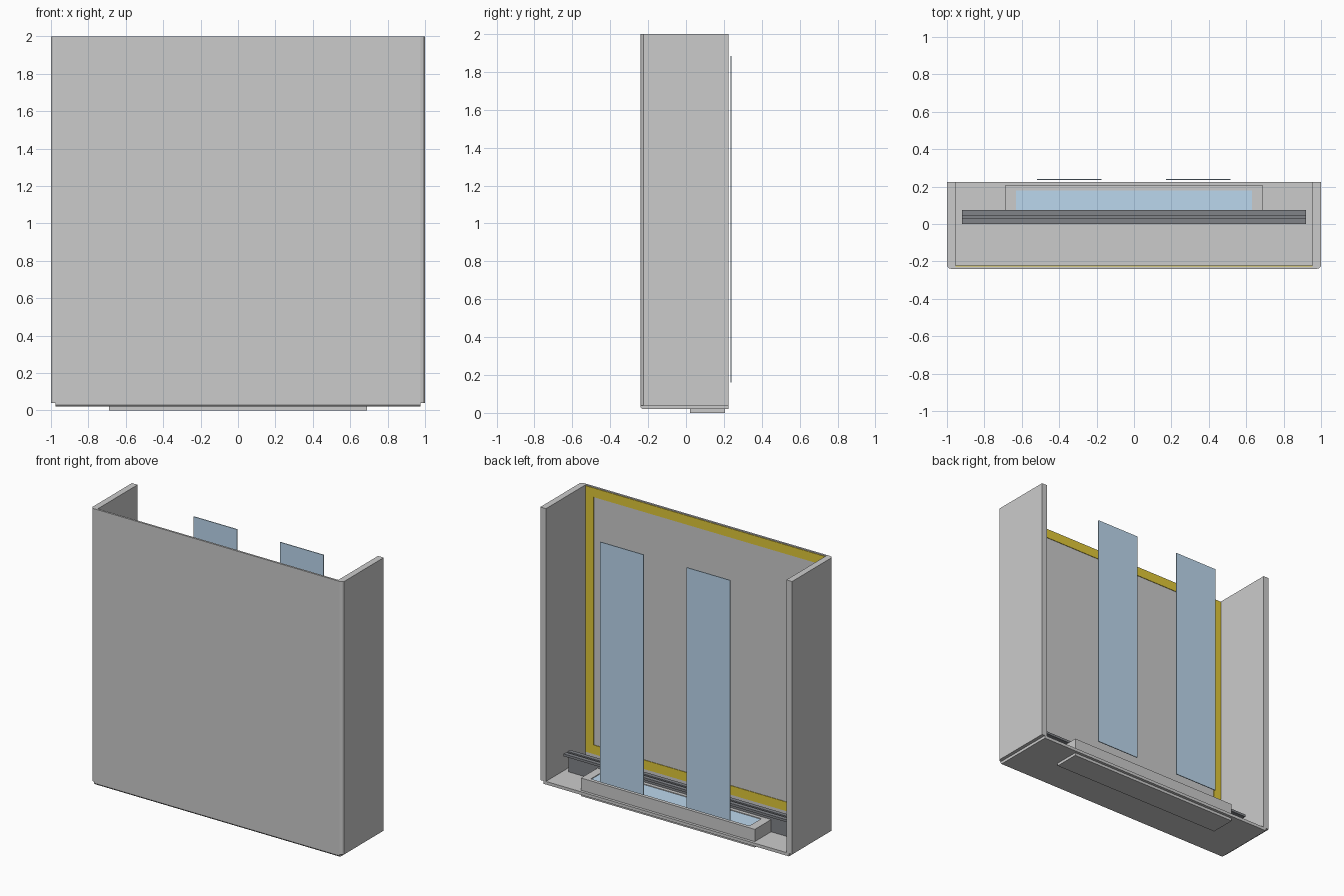
import bpy, bmesh

if "Cube" in bpy.data.objects:
    bpy.data.objects.remove(bpy.data.objects["Cube"])


def material(name, rgb):
    m = bpy.data.materials.new(name)
    m.diffuse_color = (*rgb, 1)
    m.use_nodes = True
    m.node_tree.nodes["Principled BSDF"].inputs["Base Color"].default_value = m.diffuse_color
    return m


YELLOW = material("yellow", (0.75, 0.58, 0.04))
BLUE = material("pale_blue", (0.50, 0.68, 0.85))
DARK = material("dark_grey", (0.22, 0.23, 0.25))


def finish(name, bm, mat=None):
    bmesh.ops.recalc_face_normals(bm, faces=bm.faces)
    me = bpy.data.meshes.new(name)
    bm.to_mesh(me)
    bm.free()
    ob = bpy.data.objects.new(name, me)
    bpy.context.collection.objects.link(ob)
    if mat:
        me.materials.append(mat)
    return ob


def box(name, x, y, z, mat=None):
    bm = bmesh.new()
    bmesh.ops.create_cube(bm, size=1)
    for v in bm.verts:
        v.co = [r[0] + (c + 0.5) * (r[1] - r[0]) for c, r in zip(v.co, (x, y, z))]
    return finish(name, bm, mat)


def extrude(name, profile, axis, lo, hi, mat=None):
    """Extrude a closed 2D profile along x (profile is y,z) or z (profile is x,y)."""
    bm = bmesh.new()
    pts = [(lo, *p) if axis == "x" else (*p, lo) for p in profile]
    face = bm.faces.new([bm.verts.new(p) for p in pts])
    new = bmesh.ops.extrude_face_region(bm, geom=[face])["geom"]
    vec = (hi - lo, 0, 0) if axis == "x" else (0, 0, hi - lo)
    bmesh.ops.translate(bm, vec=vec, verts=[v for v in new if isinstance(v, bmesh.types.BMVert)])
    return finish(name, bm, mat)


FRONT, BACK = -0.24, 0.225

# Side walls with softened front corners
for side, s in (("left", -1), ("right", 1)):
    extrude(side + "_wall",
            [(s * 0.955, FRONT), (s * 0.975, FRONT), (s * 0.99, FRONT + 0.004),
             (s, FRONT + 0.015), (s, BACK), (s * 0.955, BACK)], "z", 0.04, 2.0)

# Front panel between the walls
box("front_panel", (-0.955, 0.955), (FRONT, -0.226), (0.04, 2.0))

# Floor slab with softened front edge
extrude("floor", [(FRONT, 0.042), (FRONT, 0.03), (-0.232, 0.02), (BACK, 0.02), (BACK, 0.042)],
        "x", -0.975, 0.975)

# Yellow sealing strips around the inside of the front panel
SEAL_Y = (-0.226, -0.222)
for side, s in (("left", -1), ("right", 1)):
    box(side + "_seal", sorted((s * 0.89, s * 0.955)), SEAL_Y, (0.085, 1.995), YELLOW)
box("top_seal", (-0.89, 0.89), SEAL_Y, (1.93, 1.995), YELLOW)
box("bottom_seal", (-0.89, 0.89), SEAL_Y, (0.085, 0.15), YELLOW)

# Sill tray passing through the floor, with its pale blue insert
box("tray_base", (-0.69, 0.69), (0.02, 0.205), (0.0, 0.06))
for side, s in (("left", -1), ("right", 1)):
    box(side + "_tray_rim", sorted((s * 0.63, s * 0.69)), (0.02, 0.205), (0.06, 0.13))
box("front_tray_rim", (-0.63, 0.63), (0.02, 0.045), (0.06, 0.13))
box("back_tray_rim", (-0.63, 0.63), (0.18, 0.205), (0.06, 0.13))
box("tray_insert", (-0.63, 0.63), (0.045, 0.18), (0.06, 0.125), BLUE)

# Dark rail: upright web with a grooved overhanging top
extrude("rail", [(0.0, 0.042), (0.02, 0.042), (0.02, 0.175), (0.075, 0.175), (0.075, 0.192),
                 (0.045, 0.192), (0.045, 0.182), (0.03, 0.182), (0.03, 0.192), (0.0, 0.192)],
        "x", -0.92, 0.92, DARK)

# Two thin blue hanging panels at the back
for side, x in (("left", (-0.518, -0.173)), ("right", (0.17, 0.515))):
    box(side + "_hanging_panel", x, (0.234, 0.24), (0.16, 1.885), BLUE)
